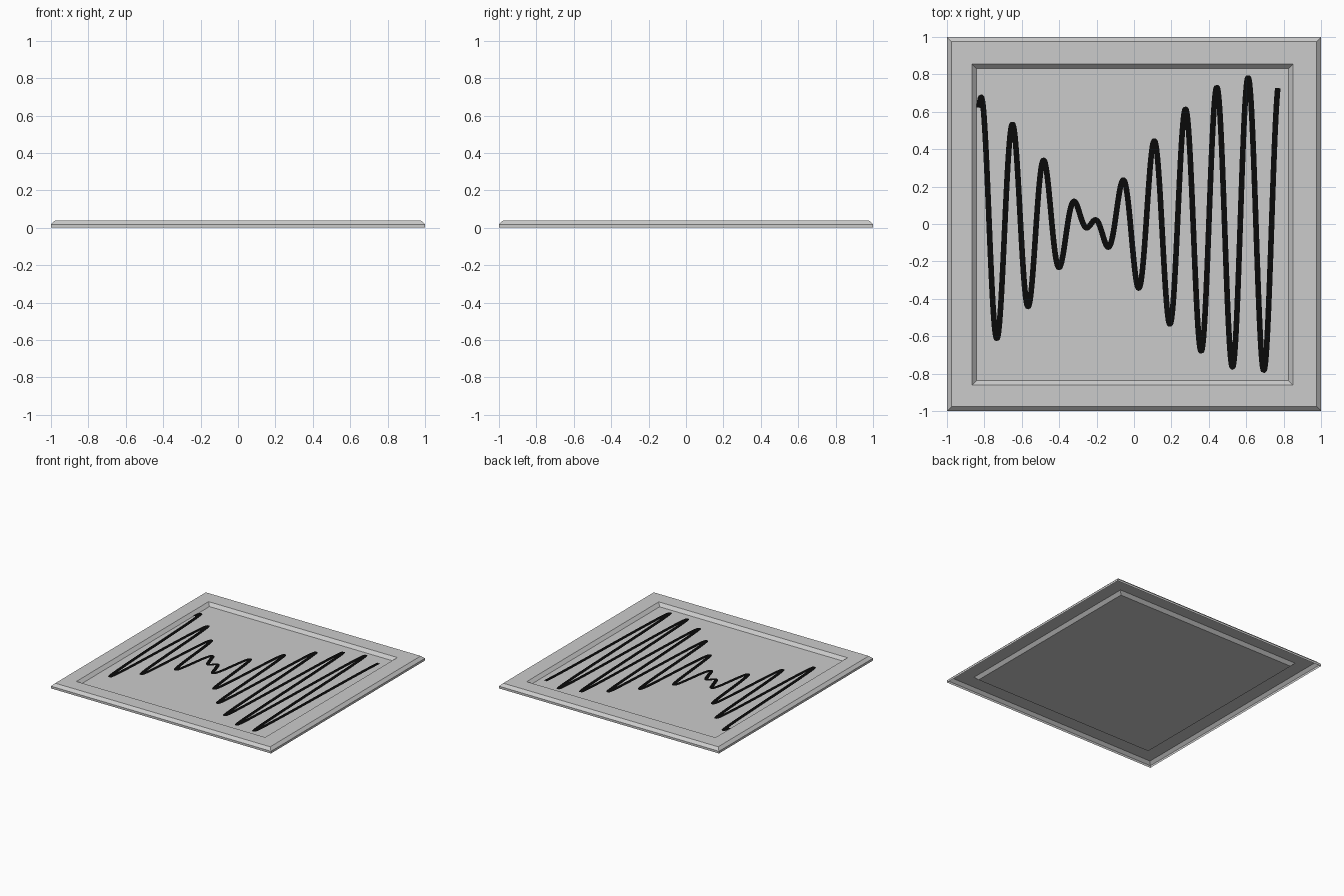
import bpy, bmesh, math
from mathutils import Vector

if "Cube" in bpy.data.objects:
    bpy.data.objects.remove(bpy.data.objects["Cube"])


def make_object(name, bm, material=None):
    mesh = bpy.data.meshes.new(name)
    bm.to_mesh(mesh)
    bm.free()
    obj = bpy.data.objects.new(name, mesh)
    bpy.context.collection.objects.link(obj)
    if material:
        mesh.materials.append(material)
    return obj


def square_ring(bm, half, z, cx=0.0, cy=0.0):
    return [bm.verts.new((cx + sx * half, cy + sy * half, z))
            for sx, sy in ((-1, -1), (1, -1), (1, 1), (-1, 1))]


PANEL_Z = 0.015

# Frame: open-bottomed shell with bevelled rim and sloping recess walls
bm = bmesh.new()
rings = [square_ring(bm, 1.0, 0.0),
         square_ring(bm, 1.0, 0.018),
         square_ring(bm, 0.977, 0.04),
         square_ring(bm, 0.858, 0.04, -0.008, -0.003),
         square_ring(bm, 0.834, PANEL_Z, -0.008, -0.003)]
for lower, upper in zip(rings, rings[1:]):
    for i in range(4):
        j = (i + 1) % 4
        bm.faces.new((lower[i], lower[j], upper[j], upper[i]))
make_object("frame", bm)

# Panel: floor of the recess
bm = bmesh.new()
bm.faces.new(square_ring(bm, 0.834, PANEL_Z, -0.008, -0.003))
make_object("panel", bm)

# Wave: black ribbon following an oscillation with a slowly varying envelope
black = bpy.data.materials.new("black")
black.diffuse_color = (0.003, 0.003, 0.003, 1)
black.use_nodes = True
black.node_tree.nodes["Principled BSDF"].inputs["Base Color"].default_value = black.diffuse_color


def wave(x):
    y = (0.785 * math.sin(1.78 * (x + 0.23))
         * math.cos(2 * math.pi * (x - 0.61) / 0.1678))
    return Vector((x, y, PANEL_Z + 0.005))


START, END, STEPS, HALF_WIDTH = -0.828, 0.769, 1000, 0.015
bm = bmesh.new()
previous = None
for k in range(STEPS + 1):
    x = START + (END - START) * k / STEPS
    point = wave(x)
    tangent = (wave(x + 1e-4) - wave(x - 1e-4)).normalized()
    side = Vector((-tangent.y, tangent.x, 0)) * HALF_WIDTH
    pair = bm.verts.new(point - side), bm.verts.new(point + side)
    if previous:
        bm.faces.new((previous[0], pair[0], pair[1], previous[1]))
    previous = pair
make_object("wave_line", bm, black)
